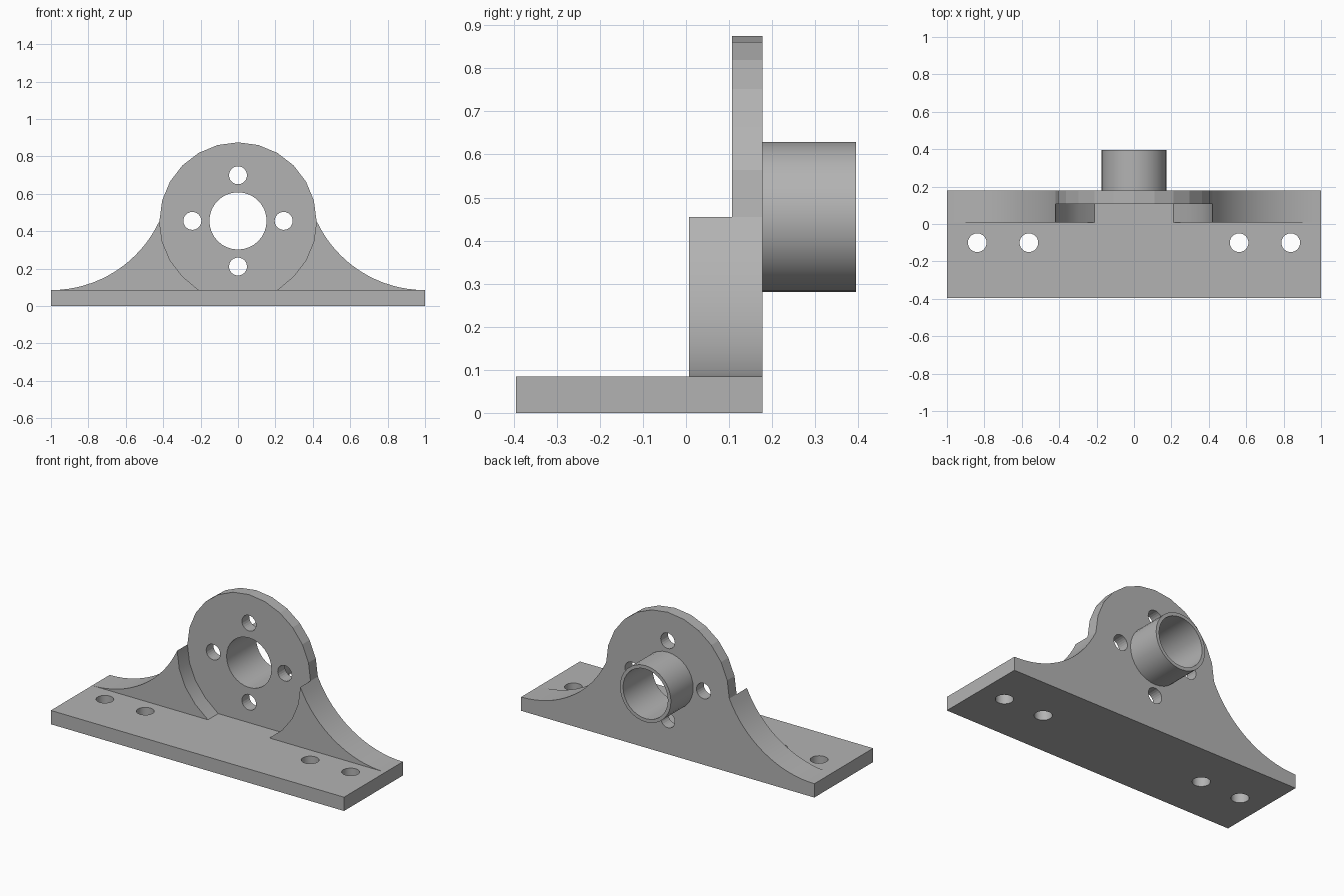
import bpy, bmesh, math

old = bpy.data.objects.get("Cube")
if old:
    bpy.data.objects.remove(old, do_unlink=True)

GREY = (0.45, 0.45, 0.45, 1)
grey = bpy.data.materials.new("plain grey")
grey.use_nodes = True
grey.diffuse_color = GREY
grey.node_tree.nodes["Principled BSDF"].inputs["Base Color"].default_value = GREY

BASE_TOP, AXIS_Z, DISC_R = 0.085, 0.455, 0.42
FRONT, STEP, BACK, TUBE_END = 0.007, 0.107, 0.178, 0.395
BORE_R = 0.153


def arc(cx, cy, r, start, end, steps):
    return [(cx + r * math.cos(math.radians(start + (end - start) * i / steps)),
             cy + r * math.sin(math.radians(start + (end - start) * i / steps)))
            for i in range(steps + 1)]


def circle(cx, cy, r, sides=24):
    return arc(cx, cy, r, 0, 360, sides)[:-1]


def mirrored(points):
    return [(-x, z) for x, z in reversed(points)]


def prism(name, loops, lo, hi, upright=True, smooth=30):
    """Extrude an outline with optional hole loops along y (upright) or z."""
    bm = bmesh.new()
    for loop in loops:
        verts = [bm.verts.new((u, lo, v) if upright else (u, v, lo)) for u, v in loop]
        for a, b in zip(verts, verts[1:] + verts[:1]):
            bm.edges.new((a, b))
    bmesh.ops.triangle_fill(bm, edges=bm.edges[:], use_beauty=True)
    result = bmesh.ops.extrude_face_region(bm, geom=bm.faces[:], use_keep_orig=True)
    moved = [g for g in result["geom"] if isinstance(g, bmesh.types.BMVert)]
    depth = hi - lo
    bmesh.ops.translate(bm, verts=moved, vec=(0, depth, 0) if upright else (0, 0, depth))
    bmesh.ops.recalc_face_normals(bm, faces=bm.faces[:])
    mesh = bpy.data.meshes.new(name)
    bm.to_mesh(mesh)
    bm.free()
    mesh.materials.append(grey)
    obj = bpy.data.objects.new(name, mesh)
    bpy.context.collection.objects.link(obj)
    if smooth:
        bpy.ops.object.select_all(action="DESELECT")
        obj.select_set(True)
        bpy.context.view_layer.objects.active = obj
        bpy.ops.object.shade_smooth_by_angle(angle=math.radians(smooth))
    return obj


# Base plate with four mounting holes
base = [(-1, -0.395), (1, -0.395), (1, BACK), (-1, BACK)]
base_holes = [circle(x, -0.1, 0.05) for x in (-0.838, -0.562, 0.562, 0.838)]
prism("base_plate", [base] + base_holes, 0, BASE_TOP, upright=False)

# Concave flare running from the base end up to the side of the disc
run, rise = 1 - DISC_R, AXIS_Z - BASE_TOP
flare_r = (run ** 2 + rise ** 2) / (2 * rise)
sweep = math.degrees(math.asin(run / flare_r))
flare = arc(1, BASE_TOP + flare_r, flare_r, 270, 270 - sweep, 16)

# Upright plate: disc head blended into both flares, with bore and bolt holes
head = arc(0, AXIS_Z, DISC_R, 0, 180, 12)
outline = flare + head[1:-1] + mirrored(flare)
bolts = [circle(0.244 * dx, AXIS_Z + 0.244 * dz, 0.048)
         for dx, dz in ((1, 0), (-1, 0), (0, 1), (0, -1))]
prism("upright_plate", [outline, circle(0, AXIS_Z, BORE_R, 32)] + bolts, STEP, BACK, smooth=14)

# Thick gussets in front of the plate, cut away around the disc
gusset = flare + arc(0, AXIS_Z, DISC_R, 0, -45, 3)[1:] + [(0.21, BASE_TOP)]
prism("left_gusset", [gusset], FRONT, STEP)
prism("right_gusset", [mirrored(gusset)], FRONT, STEP)

# Bearing tube on the back
prism("bearing_tube", [circle(0, AXIS_Z, 0.174, 32), circle(0, AXIS_Z, BORE_R, 32)],
      BACK, TUBE_END)
